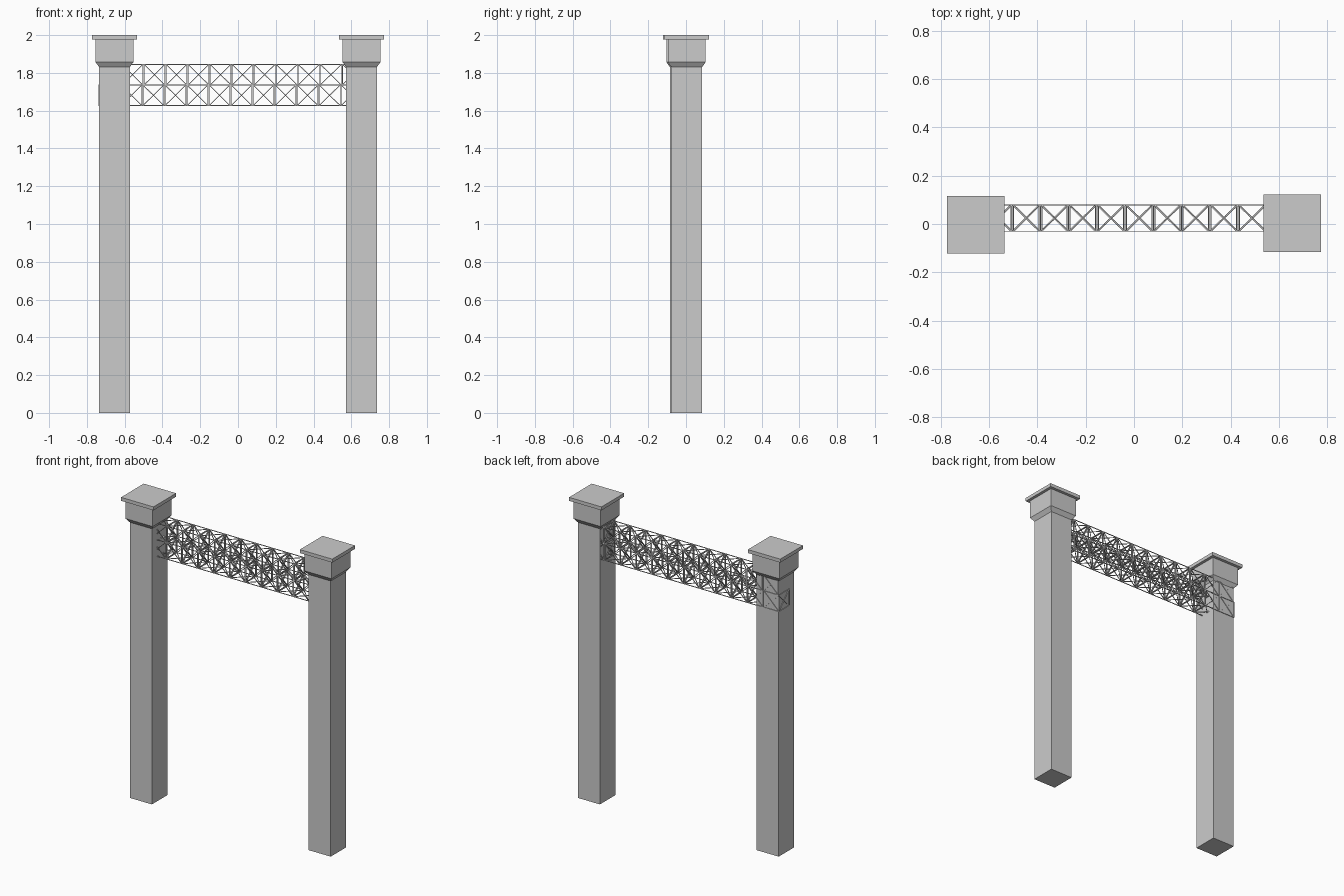
import bpy, bmesh
from mathutils import Vector, Matrix

if "Cube" in bpy.data.objects:
    bpy.data.objects.remove(bpy.data.objects["Cube"])


def finish(name, bm):
    bmesh.ops.recalc_face_normals(bm, faces=bm.faces)
    me = bpy.data.meshes.new(name)
    bm.to_mesh(me)
    bm.free()
    ob = bpy.data.objects.new(name, me)
    bpy.context.collection.objects.link(ob)
    return ob


def square_loft(name, x, y, profile):
    """Stack square rings (half width, z) into a capped solid."""
    bm = bmesh.new()
    rings = [[bm.verts.new((x + sx * h, y + sy * h, z))
              for sx, sy in ((-1, -1), (1, -1), (1, 1), (-1, 1))]
             for h, z in profile]
    for a, b in zip(rings, rings[1:]):
        for i in range(4):
            j = (i + 1) % 4
            bm.faces.new((a[i], a[j], b[j], b[i]))
    bm.faces.new(rings[0][::-1])
    bm.faces.new(rings[-1])
    return finish(name, bm)


def bar(bm, a, b, t=0.004):
    """Thin square bar between two points."""
    a, b = Vector(a), Vector(b)
    d = b - a
    rot = d.to_track_quat('Z', 'Y').to_matrix().to_4x4()
    bmesh.ops.create_cube(bm, size=1, matrix=Matrix.Translation((a + b) / 2) @ rot
                          @ Matrix.Diagonal((t, t, d.length, 1)))


# pillars with stepped capitals
for side, x, y in (("left", -0.654, -0.004), ("right", 0.654, 0.004)):
    square_loft(side + "_pillar", x, y,
                [(0.081, 0), (0.081, 1.83), (0.10, 1.857), (0.10, 1.977)])
    square_loft(side + "_cap_slab", x, y, [(0.119, 1.977), (0.119, 2.0)])

# two stacked lattice girders between the pillars
BAYS, STEP = 12, 0.1167
Y0, Y1 = -0.03, 0.079
for name, x0, z0, z1 in (("lower_truss", -0.737, 1.627, 1.736),
                         ("upper_truss", -0.731, 1.736, 1.845)):
    bm = bmesh.new()
    x_end = x0 + BAYS * STEP - 0.006
    # long chords
    for y in (Y0, Y1):
        for z in (z0, z1):
            bar(bm, (x0, y, z), (x_end, y, z))
    for i in range(BAYS):
        a = x0 + i * STEP
        b = a + STEP - 0.006
        # end frames of each bay, with cross bracing
        for x in (a, b):
            for y in (Y0, Y1):
                bar(bm, (x, y, z0), (x, y, z1))
            for z in (z0, z1):
                bar(bm, (x, Y0, z), (x, Y1, z))
            bar(bm, (x, Y0, z0), (x, Y1, z1))
            bar(bm, (x, Y1, z0), (x, Y0, z1))
        # cross bracing on the long faces
        for y in (Y0, Y1):
            bar(bm, (a, y, z0), (b, y, z1))
            bar(bm, (a, y, z1), (b, y, z0))
        for z in (z0, z1):
            bar(bm, (a, Y0, z), (b, Y1, z))
            bar(bm, (a, Y1, z), (b, Y0, z))
    finish(name, bm)
